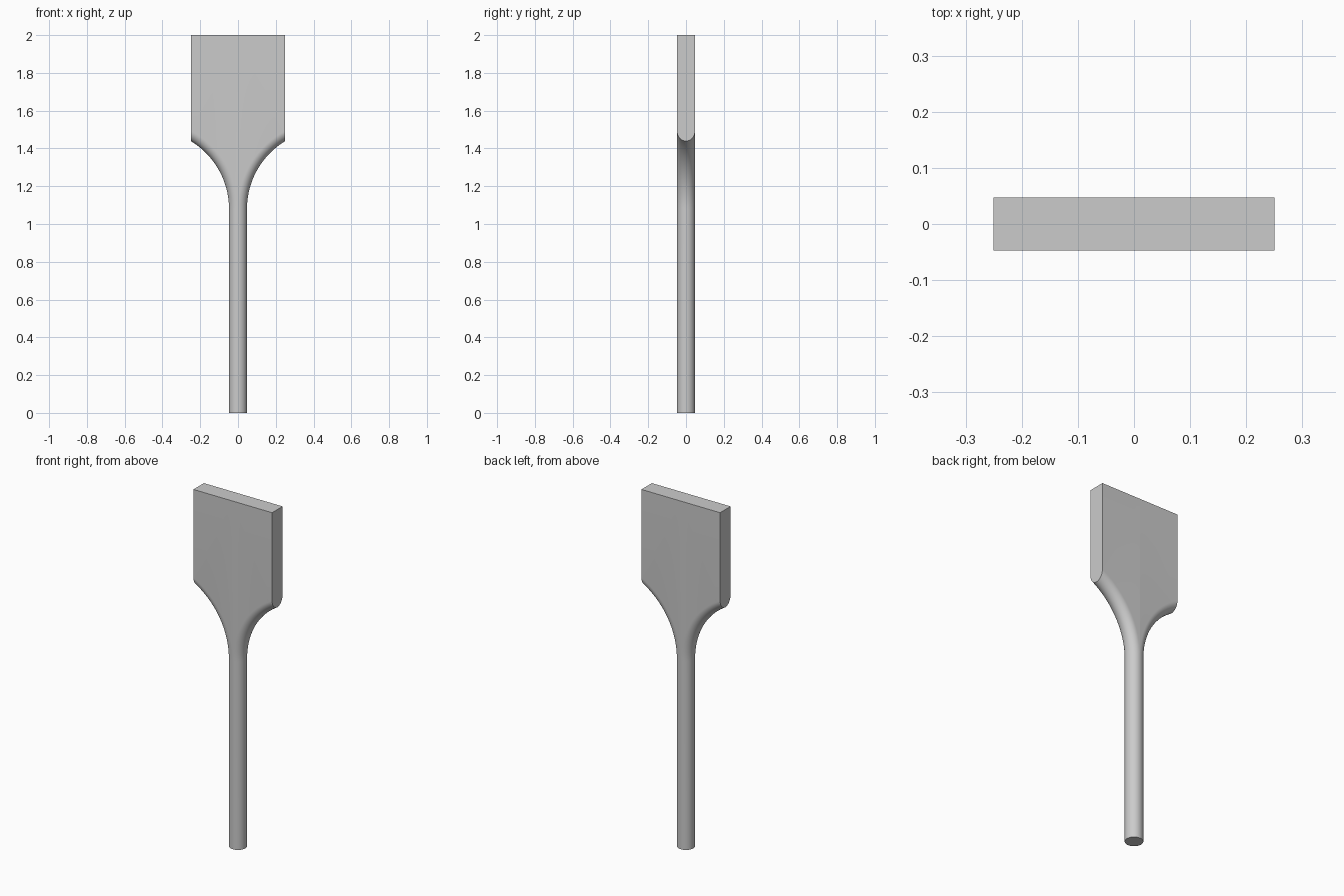
import bpy, bmesh
from math import sin, cos, acos, pi, radians

if "Cube" in bpy.data.objects:
    bpy.data.objects.remove(bpy.data.objects["Cube"])

R = 0.0475            # handle radius, half the blade thickness
HALF_W = 0.25         # half the blade width
Z_ARC, Z_TOP = 1.08, 2.0
ARC = 0.467           # radius of the shoulder sweep, which starts on the axis
N_ROUND, N_ARC = 24, 24

bm = bmesh.new()

# right half: round handle that sweeps outwards into a rounded shoulder
rows = []
for i in range(N_ROUND + 1):
    a = -pi / 2 + pi * i / N_ROUND
    out, y = R * cos(a), R * sin(a)
    rad = ARC - out
    t_end = acos((ARC - HALF_W) / rad)
    row = [bm.verts.new((out, y, 0))]
    for j in range(N_ARC + 1):
        t = t_end * j / N_ARC
        row.append(bm.verts.new((ARC - rad * cos(t), y, Z_ARC + rad * sin(t))))
    rows.append(row)
for lo, hi in zip(rows, rows[1:]):
    for j in range(N_ARC + 1):
        bm.faces.new((lo[j], hi[j], hi[j + 1], lo[j + 1]))

# flat blade: front, back, side and top, plus the handle's end cap
corners = []
for row in (rows[0], rows[-1]):
    y = row[0].co.y
    outer = bm.verts.new((HALF_W, y, Z_TOP))
    inner = bm.verts.new((0, y, Z_TOP))
    bm.faces.new(row[1:] + [outer, inner])
    corners.append((outer, inner))
(fo, fi), (bo, bi) = corners
bm.faces.new([r[-1] for r in rows] + [bo, fo])
bm.faces.new((fi, fo, bo, bi))
bm.faces.new([r[0] for r in rows])

# mirror to the left half and weld along the middle
geom = bm.verts[:] + bm.edges[:] + bm.faces[:]
bmesh.ops.mirror(bm, geom=geom, axis='X', merge_dist=-1)
bmesh.ops.remove_doubles(bm, verts=bm.verts[:], dist=1e-5)
bmesh.ops.recalc_face_normals(bm, faces=bm.faces[:])

mesh = bpy.data.meshes.new("paddle")
bm.to_mesh(mesh)
bm.free()
paddle = bpy.data.objects.new("paddle", mesh)
bpy.context.collection.objects.link(paddle)
bpy.context.view_layer.objects.active = paddle
paddle.select_set(True)
bpy.ops.object.shade_smooth_by_angle(angle=radians(30))
